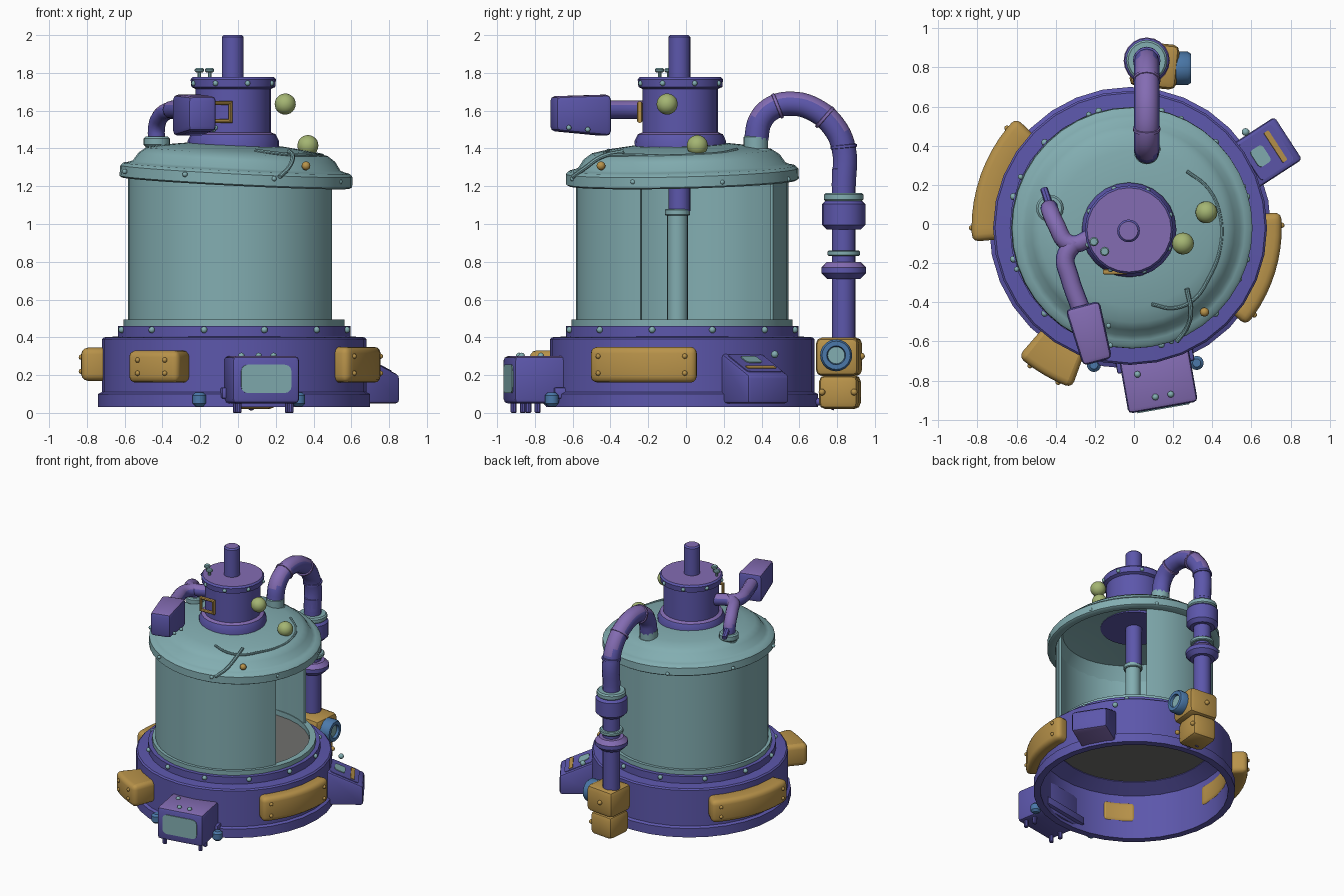
import bpy, bmesh, math
from mathutils import Matrix, Vector, Euler

if "Cube" in bpy.data.objects:
    bpy.data.objects.remove(bpy.data.objects["Cube"])

def mat(name, rgb):
    m = bpy.data.materials.new(name)
    m.diffuse_color = (*rgb, 1)
    m.use_nodes = True
    m.node_tree.nodes["Principled BSDF"].inputs["Base Color"].default_value = m.diffuse_color
    return m

INDIGO = mat("indigo", (0.108, 0.095, 0.41))
PLUM = mat("plum", (0.23, 0.15, 0.45))
TEAL = mat("teal", (0.225, 0.42, 0.44))
MUSTARD = mat("mustard", (0.48, 0.29, 0.068))
OLIVE = mat("olive", (0.37, 0.46, 0.17))
BLUE = mat("blue", (0.07, 0.19, 0.40))
GREY = mat("grey", (0.16, 0.16, 0.155))

def place(loc, rot=(0, 0, 0)):
    return Matrix.Translation(loc) @ Euler(rot).to_matrix().to_4x4()

def tint_top(ob, limit):
    # upward faces of the indigo parts are plum
    ob.data.materials.append(PLUM)
    for p in ob.data.polygons:
        if (ob.matrix_world.to_3x3() @ p.normal).z > limit:
            p.material_index = 1

def finish(bm, name, m, top=None):
    bmesh.ops.recalc_face_normals(bm, faces=bm.faces[:])
    me = bpy.data.meshes.new(name)
    bm.to_mesh(me)
    bm.free()
    me.materials.append(m)
    ob = bpy.data.objects.new(name, me)
    bpy.context.collection.objects.link(ob)
    if top is not None:
        tint_top(ob, top)
    return ob

def lathe(name, prof, loc, m, rot=(0, 0, 0), a0=0, a1=360, n=32, closed=False, top=None, bevel=0):
    """Turn an (r, z) profile; partial turns of closed profiles get end caps."""
    bm = bmesh.new()
    full = a1 - a0 >= 360
    rings = []
    for i in range(n if full else n + 1):
        a = math.radians(a0 + (a1 - a0) * i / n)
        rings.append([bm.verts.new((r * math.cos(a), r * math.sin(a), z)) for r, z in prof])
    k = len(prof)
    for i in range(n):
        A, B = rings[i], rings[(i + 1) % len(rings)]
        for j in range(k if closed else k - 1):
            bm.faces.new((A[j], B[j], B[(j + 1) % k], A[(j + 1) % k]))
    if not full:
        bm.faces.new(rings[0])
        bm.faces.new(rings[-1][::-1])
    bmesh.ops.remove_doubles(bm, verts=bm.verts[:], dist=1e-5)
    bmesh.ops.recalc_face_normals(bm, faces=bm.faces[:])
    if bevel:
        es = [e for e in bm.edges if len(e.link_faces) == 2 and e.calc_face_angle() > 0.7]
        bmesh.ops.bevel(bm, geom=es, offset=bevel, segments=3, profile=0.5, affect='EDGES')
    bm.transform(place(loc, rot))
    return finish(bm, name, m, top)

def drum(name, x, y, r, z0, z1, m, b=0.01, n=20, top=None):
    return lathe(name, [(0, z0), (r - b, z0), (r, z0 + b), (r, z1 - b), (r - b, z1), (0, z1)], (x, y, 0), m, n=n, top=top)

def box(name, size, M, m, bevel=0.02, top=None, shape=None):
    bm = bmesh.new()
    bmesh.ops.create_cube(bm, size=1)
    for v in bm.verts:
        v.co = Vector([v.co[i] * size[i] for i in range(3)])
        if shape:
            shape(v.co)
    bmesh.ops.bevel(bm, geom=bm.edges[:], offset=bevel, segments=2, profile=0.5, affect='EDGES')
    bm.transform(M)
    return finish(bm, name, m, top)

def plate(name, w, h, M, m, r=0.02):
    """Thin rounded plate lying in local xy."""
    bm = bmesh.new()
    bmesh.ops.create_cube(bm, size=1)
    bm.transform(Matrix.Diagonal((w, h, 0.008, 1)))
    es = [e for e in bm.edges if abs(e.verts[0].co.z - e.verts[1].co.z) > 0.001]
    bmesh.ops.bevel(bm, geom=es, offset=r, segments=3, profile=0.5, affect='EDGES')
    bm.transform(M)
    return finish(bm, name, m)

def balls(name, pts, r, m, sub=2):
    bm = bmesh.new()
    for p in pts:
        bmesh.ops.create_icosphere(bm, subdivisions=sub, radius=r, matrix=Matrix.Translation(p))
    return finish(bm, name, m)

def pipe(name, pts, r, m, top=None, cyclic=False, straight=False, res=4):
    cu = bpy.data.curves.new(name, 'CURVE')
    cu.dimensions = '3D'
    cu.bevel_depth, cu.bevel_resolution = r, res
    cu.resolution_u, cu.use_fill_caps = 5, True
    s = cu.splines.new('BEZIER')
    s.bezier_points.add(len(pts) - 1)
    s.use_cyclic_u = cyclic
    for b, p in zip(s.bezier_points, pts):
        b.co = p
        b.handle_left_type = b.handle_right_type = 'VECTOR' if straight else 'AUTO'
    ob = bpy.data.objects.new(name, cu)
    bpy.context.collection.objects.link(ob)
    bpy.ops.object.select_all(action='DESELECT')
    ob.select_set(True)
    bpy.context.view_layer.objects.active = ob
    bpy.ops.object.convert(target='MESH')
    ob = bpy.context.view_layer.objects.active
    ob.data.materials.clear()
    ob.data.materials.append(m)
    if top is not None:
        tint_top(ob, top)
    return ob

def polar(r, deg, z):
    a = math.radians(deg)
    return (-0.02 + r * math.cos(a), -0.02 + r * math.sin(a), z)

C = (-0.02, -0.02, 0)

# hollow base, floor, collar ring and the open-sided tank wall
lathe("base", [(0.72, 0.03), (0.72, 0.10), (0.70, 0.11), (0.70, 0.39), (0.69, 0.40), (0.615, 0.405),
               (0.615, 0.46), (0.56, 0.46), (0.56, 0.43), (0.67, 0.38), (0.67, 0.03)], C, INDIGO, closed=True)
lathe("floor", [(0, 0.435), (0.565, 0.435), (0.565, 0.455), (0, 0.455)], C, GREY)
lathe("collar_ring", [(0.585, 0.455), (0.585, 0.495), (0.54, 0.495), (0.54, 0.455)], C, TEAL, closed=True)
lathe("tank_wall", [(0.562, 0.47), (0.562, 1.27), (0.545, 1.27), (0.545, 0.47)], C, TEAL, a0=59, a1=337, n=28, closed=True)
balls("base_studs", [polar(0.617, 15 + 30 * i, 0.44) for i in range(12)], 0.018, TEAL)

# tilted lid
TILT = (0.025, 0.05, 0)
lathe("lid", [(0, 0.165), (0.25, 0.165), (0.40, 0.145), (0.48, 0.128), (0.52, 0.10), (0.55, 0.055), (0.575, 0.045),
              (0.60, 0.04), (0.615, 0.025), (0.617, -0.03), (0.605, -0.038), (0.56, -0.038), (0.545, 0.0),
              (0.50, 0.09), (0.25, 0.14), (0, 0.14)], (-0.01, -0.02, 1.255), TEAL, TILT, n=40)
balls("lid_studs", [polar(0.617, 20 + 45 * i, 1.25 - 0.03 * math.cos(math.radians(20 + 45 * i))) for i in range(8)], 0.014, TEAL)

# neck and drive rod
lathe("neck", [(0, 1.38), (0.24, 1.38), (0.242, 1.44), (0.225, 1.475), (0.2, 1.485), (0.2, 1.715), (0.222, 1.725),
               (0.226, 1.765), (0.215, 1.778), (0, 1.778)], (-0.025, -0.03, 0), INDIGO, n=24, top=0.8)
balls("neck_studs", [(-0.025 + 0.222 * math.cos(a), -0.03 + 0.222 * math.sin(a), 1.745) for a in
                     [math.radians(20 + 45 * i) for i in range(8)]], 0.015, TEAL)
drum("drive_rod", -0.028, -0.035, 0.058, 1.06, 2.0, INDIGO, top=0.9)
drum("inner_rod", -0.028, -0.045, 0.055, 0.45, 1.07, TEAL)
drum("inner_rod_collar", -0.028, -0.045, 0.067, 1.045, 1.08, TEAL, b=0.005)
for i, (x, y) in enumerate([(-0.205, -0.09), (-0.15, -0.14)]):
    drum(f"neck_pin_{i}", x, y, 0.01, 1.76, 1.81, TEAL, b=0.003, n=10)
    drum(f"neck_pin_head_{i}", x, y, 0.024, 1.803, 1.825, TEAL, b=0.006, n=12)
pipe("neck_handle", [(-0.15, -0.245, 1.545), (-0.04, -0.245, 1.545), (-0.04, -0.245, 1.64), (-0.15, -0.245, 1.64)],
     0.014, MUSTARD, cyclic=True, straight=True, res=2)

# side pipe with its motor box
drum("side_fitting", -0.43, 0.08, 0.06, 1.33, 1.45, TEAL)
drum("side_fitting_rim", -0.43, 0.08, 0.07, 1.41, 1.462, TEAL)
pipe("side_pipe", [(-0.43, 0.08, 1.42), (-0.43, 0.07, 1.52), (-0.40, 0.0, 1.58), (-0.33, -0.10, 1.605), (-0.20, -0.06, 1.605)],
     0.045, INDIGO, top=0.3)
pipe("motor_pipe", [(-0.30, -0.09, 1.605), (-0.35, -0.17, 1.605), (-0.33, -0.27, 1.605), (-0.27, -0.44, 1.605)],
     0.048, INDIGO, top=0.3)
pipe("side_pipe_tail", [(-0.43, 0.09, 1.50), (-0.46, 0.18, 1.46)], 0.02, INDIGO, res=2)
def motor_shape(co):
    if co.y < 0:
        co.x *= 0.85
        co.z *= 0.92 if co.z > 0 else 0.75
box("motor_box", (0.18, 0.30, 0.22), place((-0.225, -0.56, 1.575), (0, 0, 0.26)), INDIGO, 0.025, top=0.7, shape=motor_shape)
balls("motor_studs", [(-0.13, -0.52, 1.50), (-0.12, -0.62, 1.51)], 0.014, TEAL)

# rear arched pipe
PX, PY = 0.065, 0.835
drum("arch_fitting", PX, 0.37, 0.065, 1.35, 1.47, TEAL)
drum("arch_fitting_rim", PX, 0.37, 0.08, 1.36, 1.40, TEAL)
pipe("arch_pipe", [(PX, 0.37, 1.44), (PX, 0.395, 1.55), (PX, 0.46, 1.615), (PX, 0.56, 1.637), (PX, 0.68, 1.605),
                   (PX, 0.78, 1.52), (PX, PY, 1.40), (PX, PY, 1.2)], 0.064, INDIGO, top=0.3)
for i, (y, z, t) in enumerate([(0.485, 1.625, 1.95), (0.735, 1.565, 0.85), (PY, 1.41, 0.1)]):
    lathe(f"arch_rib_{i}", [(0.06, -0.01), (0.07, -0.007), (0.07, 0.007), (0.06, 0.01)], (PX, y, z), PLUM if i < 2 else INDIGO,
          (t, 0, 0), n=20, closed=True)
drum("down_pipe", PX, PY, 0.062, 0.35, 1.3, INDIGO)
drum("coupling_rim", PX, PY, 0.105, 1.12, 1.165, TEAL)
drum("coupling", PX, PY, 0.114, 0.97, 1.13, INDIGO, b=0.025, top=0.8)
drum("lower_rim", PX, PY, 0.085, 0.83, 0.86, TEAL, b=0.006)
drum("lower_coupling", PX, PY, 0.118, 0.71, 0.80, INDIGO, b=0.03, top=0.6)

# rear valve
box("valve_body", (0.24, 0.23, 0.205), place((0.105, 0.81, 0.297), (0, 0, -0.1)), MUSTARD, 0.035)
box("valve_foot", (0.20, 0.21, 0.18), place((0.095, 0.815, 0.11), (0, 0, -0.1)), MUSTARD, 0.035)
lathe("valve_port", [(0, 0), (0.085, 0), (0.085, 0.06), (0.075, 0.075), (0.05, 0.075), (0.045, 0.05), (0, 0.05)],
      (0.215, 0.795, 0.305), BLUE, (0, math.pi / 2, 0), n=20)
lathe("valve_port_core", [(0, 0), (0.045, 0), (0.045, 0.056), (0, 0.056)], (0.215, 0.795, 0.305), TEAL, (0, math.pi / 2, 0), n=20)
balls("valve_studs", [(0.2, 0.72, 0.11), (0.2, 0.89, 0.11), (0.1, 0.93, 0.3)], 0.018, MUSTARD)
pipe("valve_drain", [(0.07, 0.64, 0.055), (0.07, 0.74, 0.055), (0.07, 0.79, 0.03)], 0.02, INDIGO)

# mustard bumpers wrapped round the base
for name, a0, a1, r, z0, z1 in [("right_bumper", -40, 6, 0.775, 0.16, 0.35), ("left_bumper", 136, 185, 0.81, 0.17, 0.345),
                                ("front_bumper", 229, 250, 0.87, 0.16, 0.33)]:
    lathe(name, [(0.66, z0), (r, z0), (r, z1), (0.66, z1)], C, MUSTARD, a0=a0, a1=a1, n=10, closed=True, bevel=0.035)
    balls(name + "_studs", [polar(r, a, z) for a in (a0 + 5, a1 - 5) for z in (z0 + 0.05, z1 - 0.05)], 0.014, MUSTARD)

# front control box with screen
F = place((0.125, -0.80, 0.175), (0, 0, math.radians(10)))
box("front_box", (0.36, 0.28, 0.25), F, INDIGO, 0.022, top=0.7)
plate("front_screen", 0.27, 0.15, F @ place((0, -0.142, 0.005), (math.pi / 2, 0, 0)), TEAL, 0.035)
balls("front_box_studs", [F @ Vector(p) for p in ((-0.03, -0.08, 0.127), (0.05, -0.08, 0.127), (-0.1, 0.05, 0.127))], 0.017, TEAL)
for i, (x, y) in enumerate([(-0.14, -0.09), (0.14, -0.09), (-0.14, -0.01), (0.14, -0.01)]):
    p = F @ Vector((x, y, 0))
    drum(f"front_foot_{i}", p.x, p.y, 0.016, 0.0, 0.07, INDIGO, b=0.004, n=10)
box("front_bracket", (0.40, 0.10, 0.06), F @ place((0, 0.12, -0.07)), INDIGO, 0.01)

# side console with sloped face
def slope(co):
    if co.y < 0 and co.z > 0:
        co.z -= 0.12
S = place((0.675, 0.365, 0.185), (0, 0, math.radians(123)))
box("side_console", (0.26, 0.27, 0.27), S, INDIGO, 0.018, top=0.6, shape=slope)
P = S @ place((0, 0, 0.076), (math.atan2(0.12, 0.27), 0, 0))
plate("console_panel", 0.22, 0.22, P, INDIGO)
plate("console_screen", 0.10, 0.08, P @ place((0, 0.04, 0.005)), TEAL)
plate("console_strip", 0.18, 0.03, P @ place((0, -0.06, 0.005)), MUSTARD, 0.005)
balls("console_studs", [(0.57, 0.47, 0.31), (0.65, 0.25, 0.27), (0.6, 0.12, 0.31)], 0.02, TEAL)

# blue knobs low on the base
for i, (x, y) in enumerate([(-0.205, -0.72), (0.32, -0.71)]):
    drum(f"base_knob_{i}", x, y, 0.036, 0.035, 0.108, BLUE, b=0.015, n=16)

# floating green beads, small bead and wires on the lid
balls("green_beads", [(0.25, -0.10, 1.635), (0.37, 0.06, 1.415)], 0.056, OLIVE, 3)
balls("mustard_bead", [(0.36, -0.45, 1.308)], 0.024, MUSTARD)
pipe("lid_wire", [(0.27, 0.27, 1.395), (0.38, 0.18, 1.375), (0.44, 0.04, 1.365), (0.44, -0.12, 1.36), (0.38, -0.28, 1.365),
                  (0.30, -0.39, 1.365), (0.20, -0.43, 1.375), (0.09, -0.41, 1.39)], 0.009, TEAL, res=2)
pipe("lid_wire_branch", [(0.27, -0.33, 1.385), (0.29, -0.45, 1.355), (0.27, -0.53, 1.30), (0.22, -0.60, 1.25)], 0.012, TEAL, res=2)

# smooth shading with sharp edges kept
bpy.ops.object.select_all(action='SELECT')
bpy.context.view_layer.objects.active = bpy.data.objects["base"]
bpy.ops.object.shade_smooth_by_angle(angle=math.radians(35))
